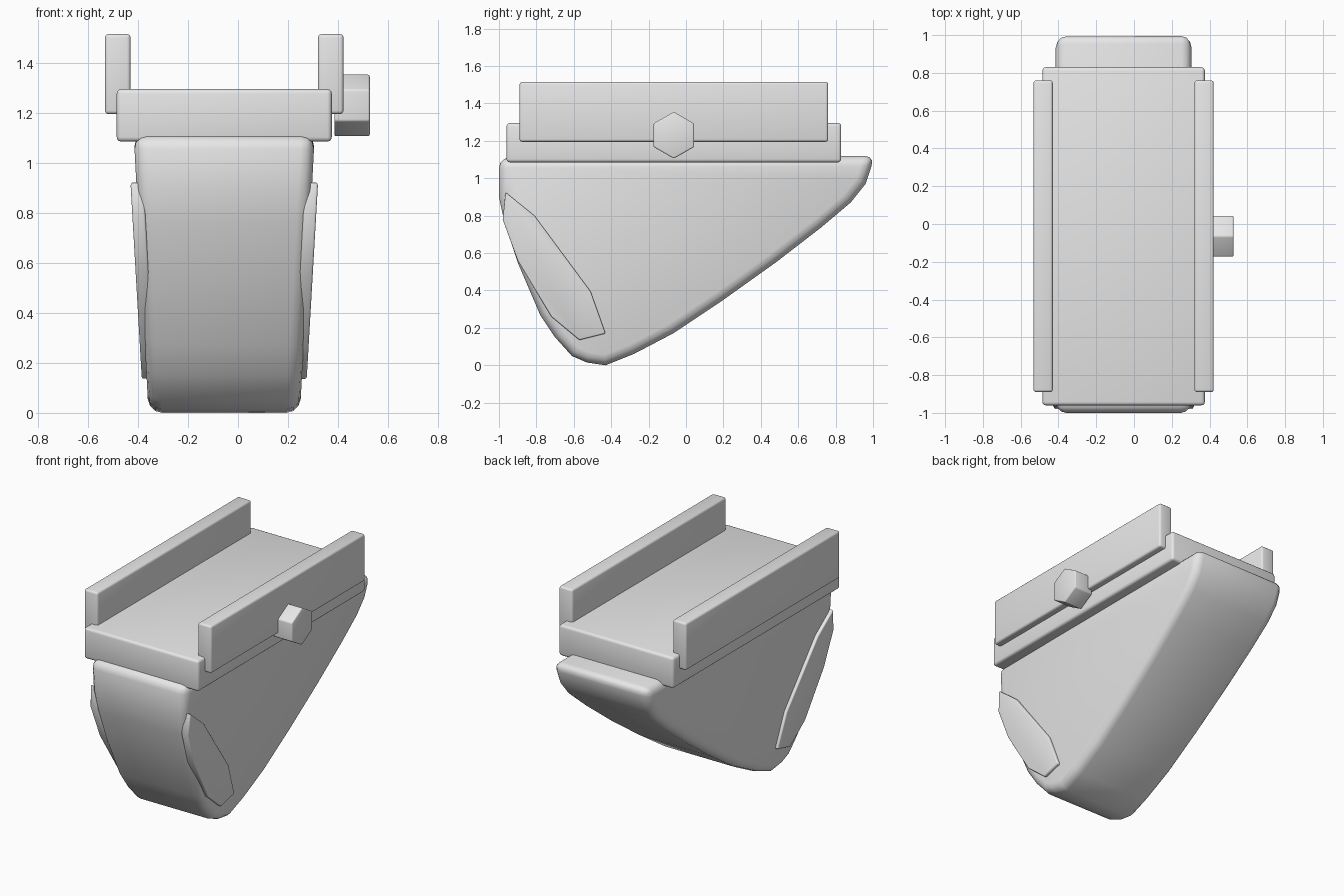
import bpy, bmesh, math

if "Cube" in bpy.data.objects:
    bpy.data.objects.remove(bpy.data.objects["Cube"])

CX = -0.055  # centre line of the body, plate and rails

grey = bpy.data.materials.new("light grey")
grey.diffuse_color = (0.8, 0.8, 0.8, 1)
grey.use_nodes = True
grey.node_tree.nodes["Principled BSDF"].inputs["Base Color"].default_value = grey.diffuse_color


def finish(name, bm, bevel, limit=40):
    """Turn a bmesh into a named object with rounded edges."""
    bmesh.ops.recalc_face_normals(bm, faces=bm.faces)
    me = bpy.data.meshes.new(name)
    bm.to_mesh(me)
    bm.free()
    me.materials.append(grey)
    ob = bpy.data.objects.new(name, me)
    bpy.context.collection.objects.link(ob)
    bpy.ops.object.select_all(action='DESELECT')
    ob.select_set(True)
    bpy.context.view_layer.objects.active = ob
    mod = ob.modifiers.new("round", 'BEVEL')
    mod.width = bevel
    mod.segments = 3
    mod.limit_method = 'ANGLE'
    mod.angle_limit = math.radians(limit)
    bpy.ops.object.modifier_apply(modifier=mod.name)
    bpy.ops.object.shade_smooth_by_angle(angle=math.radians(40))
    return ob


def loft(name, profile, x_a, x_b, bevel):
    """Span a y-z profile between two x positions, each a function of z."""
    bm = bmesh.new()
    a = [bm.verts.new((x_a(z), y, z)) for y, z in profile]
    b = [bm.verts.new((x_b(z), y, z)) for y, z in profile]
    bm.faces.new(a)
    bm.faces.new(b[::-1])
    n = len(profile)
    for i in range(n):
        j = (i + 1) % n
        bm.faces.new((a[i], b[i], b[j], a[j]))
    return finish(name, bm, bevel)


def box(name, x0, x1, y0, y1, z0, z1, bevel):
    profile = [(y0, z0), (y1, z0), (y1, z1), (y0, z1)]
    return loft(name, profile, lambda z: x0, lambda z: x1, bevel)


# Tapered wedge body with a curved underside
body = [(-1.0, 1.11), (-1.0, 0.9), (-0.97, 0.76), (-0.9, 0.55), (-0.78, 0.27),
        (-0.70, 0.15), (-0.61, 0.05), (-0.53, 0.015), (-0.43, 0.0),
        (-0.28, 0.06), (-0.07, 0.17), (0.2, 0.35), (0.48, 0.55),
        (0.72, 0.735), (0.88, 0.87), (0.96, 0.97), (1.01, 1.12)]
loft("body", body, lambda z: CX - 0.303 - 0.053 * z,
     lambda z: CX + 0.303 + 0.053 * z, 0.055)

# Raised panels on both sides of the body
panel = [(-0.965, 0.925), (-0.81, 0.80), (-0.51, 0.395), (-0.43, 0.17),
         (-0.57, 0.135), (-0.72, 0.26), (-0.90, 0.56), (-0.98, 0.78)]
for side, s in (("left", -1), ("right", 1)):
    loft(side + "_panel", panel,
         lambda z: CX + s * (0.27 + 0.0577 * z),
         lambda z: CX + s * (0.322 + 0.0577 * z), 0.008)

# Mounting plate and the two clamp rails
box("mount_plate", -0.485, 0.375, -0.96, 0.83, 1.085, 1.295, 0.018)
for side, s in (("left", -1), ("right", 1)):
    xs = sorted((CX + s * 0.375, CX + s * 0.477))
    box(side + "_rail", *xs, -0.89, 0.76, 1.195, 1.515, 0.014)

# Hexagonal clamp bolt
hexagon = [(-0.065 + 0.125 * math.sin(i * math.pi / 3),
            1.23 + 0.125 * math.cos(i * math.pi / 3)) for i in range(6)]
loft("clamp_bolt", hexagon, lambda z: 0.385, lambda z: 0.527, 0.008)
